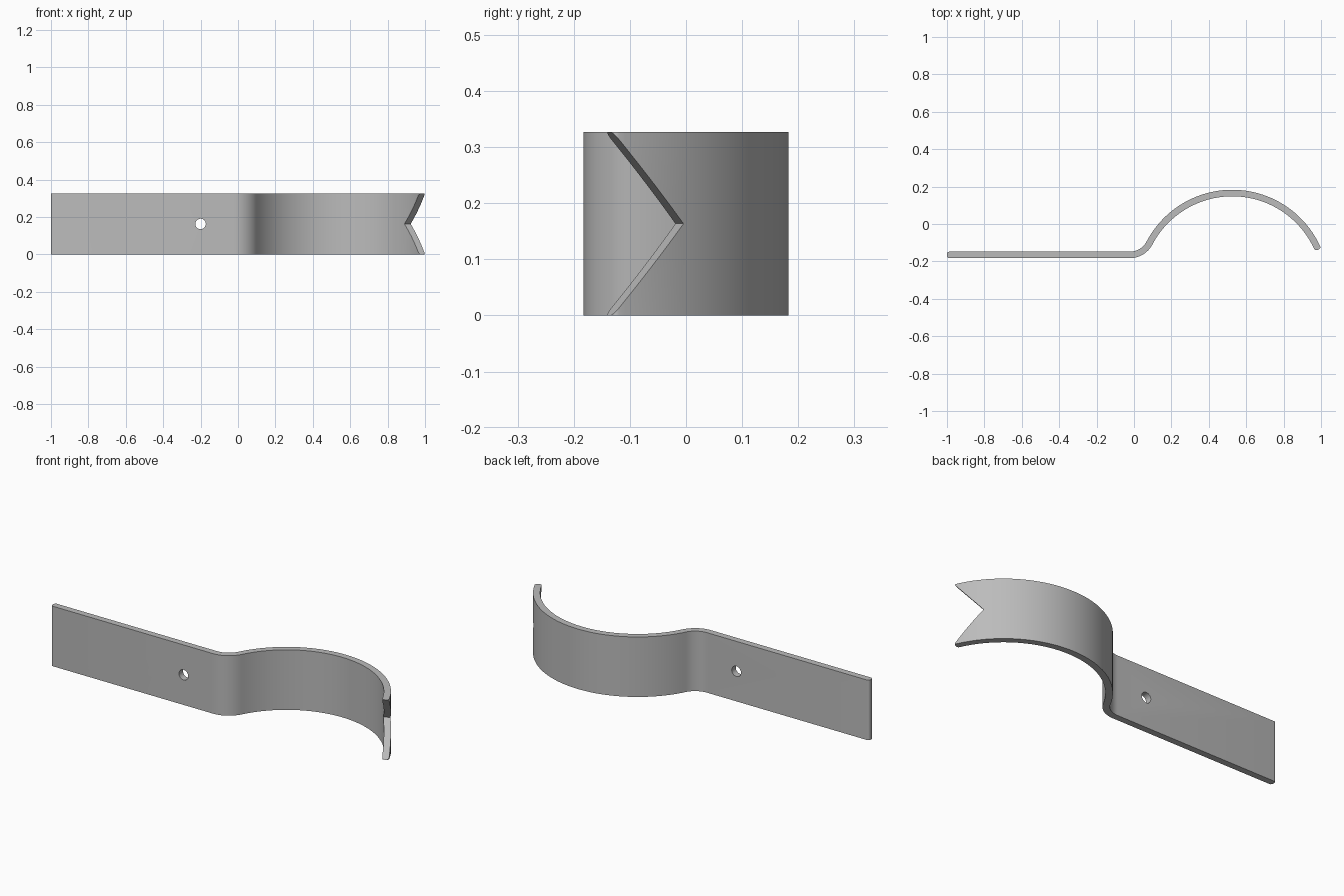
import bpy, bmesh, math
from mathutils import Vector

cube = bpy.data.objects.get("Cube")
if cube:
    bpy.data.objects.remove(cube, do_unlink=True)

HEIGHT, HALF, ROUND = 0.327, 0.0175, 0.012     # strip height, half thickness, end rounding
ARC_C, ARC_R = Vector((0.525, -0.334)), 0.4995  # large curve
BEND_R, PLATE_Y = 0.12, -0.1655                # small bend, plate centre line
END = math.radians(23.2)                       # angle where the large curve ends

steel = bpy.data.materials.new("grey steel")
steel.use_nodes = True
grey = (0.5, 0.5, 0.5, 1)
steel.diffuse_color = grey
steel.node_tree.nodes["Principled BSDF"].inputs["Base Color"].default_value = grey


def polar(angle):
    return Vector((math.cos(angle), math.sin(angle)))


def prism(name, points, extrusion):
    """Solid made by sweeping a flat outline along a vector."""
    bm = bmesh.new()
    face = bm.faces.new([bm.verts.new(p) for p in points])
    sweep = bmesh.ops.extrude_face_region(bm, geom=[face])["geom"]
    moved = [v for v in sweep if isinstance(v, bmesh.types.BMVert)]
    bmesh.ops.translate(bm, verts=moved, vec=extrusion)
    bmesh.ops.recalc_face_normals(bm, faces=bm.faces)
    mesh = bpy.data.meshes.new(name)
    bm.to_mesh(mesh)
    bm.free()
    mesh.materials.append(steel)
    obj = bpy.data.objects.new(name, mesh)
    bpy.context.collection.objects.link(obj)
    return obj


# Centre line: flat plate, small bend, large curve, as (point, direction)
bend_y = PLATE_Y + BEND_R
bend_x = ARC_C.x - math.sqrt((ARC_R + BEND_R) ** 2 - (bend_y - ARC_C.y) ** 2)
bend_c = Vector((bend_x, bend_y))
to_arc = ARC_C - bend_c
join = math.atan2(to_arc.y, to_arc.x)
path = [(Vector((-1, PLATE_Y)), Vector((1, 0)))]
for i in range(13):
    a = -math.pi / 2 + (join + math.pi / 2) * i / 12
    path.append((bend_c + BEND_R * polar(a), polar(a + math.pi / 2)))
start = join + math.pi
for i in range(1, 49):
    a = start + (END - start) * i / 48
    path.append((ARC_C + ARC_R * polar(a), polar(a - math.pi / 2)))


def rounded_end(point, outward):
    """Two rounded corners across one strip end, going counterclockwise."""
    side = Vector((-outward.y, outward.x))
    corners = []
    for sign in (-1, 1):
        for k in range(6):
            t = math.pi / 2 * k / 5
            if sign > 0:
                t = math.pi / 2 - t
            along = ROUND * (math.sin(t) - 1)
            across = HALF - ROUND + ROUND * math.cos(t)
            corners.append(point + outward * along + side * across * sign)
    return corners


def offset(sign):
    return [p + Vector((-d.y, d.x)) * HALF * sign for p, d in path[1:-1]]


outline = offset(-1) + rounded_end(*path[-1])
outline += offset(1)[::-1] + rounded_end(path[0][0], -path[0][1])
strip = prism("bent_strip", [(p.x, p.y, 0) for p in outline], (0, 0, HEIGHT))

# Round hole through the plate
hole = prism("hole_cutter",
             [(-0.2 + 0.028 * math.cos(a), -0.4, HEIGHT / 2 + 0.028 * math.sin(a))
              for a in (math.tau * i / 24 for i in range(24))], (0, 0.4, 0))

# V notch cut square to the curved end
radial, tangent = polar(END), polar(END + math.pi / 2)


def notch_point(t, z):
    p = ARC_C + radial * (ARC_R - 0.15) + tangent * t
    return (p.x, p.y, z)


reach = 1.3                                    # outline continues past the tip
notch = prism("notch_cutter",
              [notch_point(0.146, HEIGHT / 2),
               notch_point(0.146 * (1 - reach), HEIGHT / 2 * (1 + reach)),
               notch_point(0.146 * (1 - reach), HEIGHT / 2 * (1 - reach))],
              (radial.x * 0.3, radial.y * 0.3, 0))

bpy.context.view_layer.objects.active = strip
for cutter in (hole, notch):
    cutter.hide_render = True
    mod = strip.modifiers.new(cutter.name, "BOOLEAN")
    mod.operation, mod.solver, mod.object = "DIFFERENCE", "EXACT", cutter
    bpy.ops.object.modifier_apply(modifier=mod.name)
    bpy.data.objects.remove(cutter, do_unlink=True)

bpy.ops.object.select_all(action="DESELECT")
strip.select_set(True)
bpy.ops.object.shade_smooth_by_angle(angle=math.radians(30))
